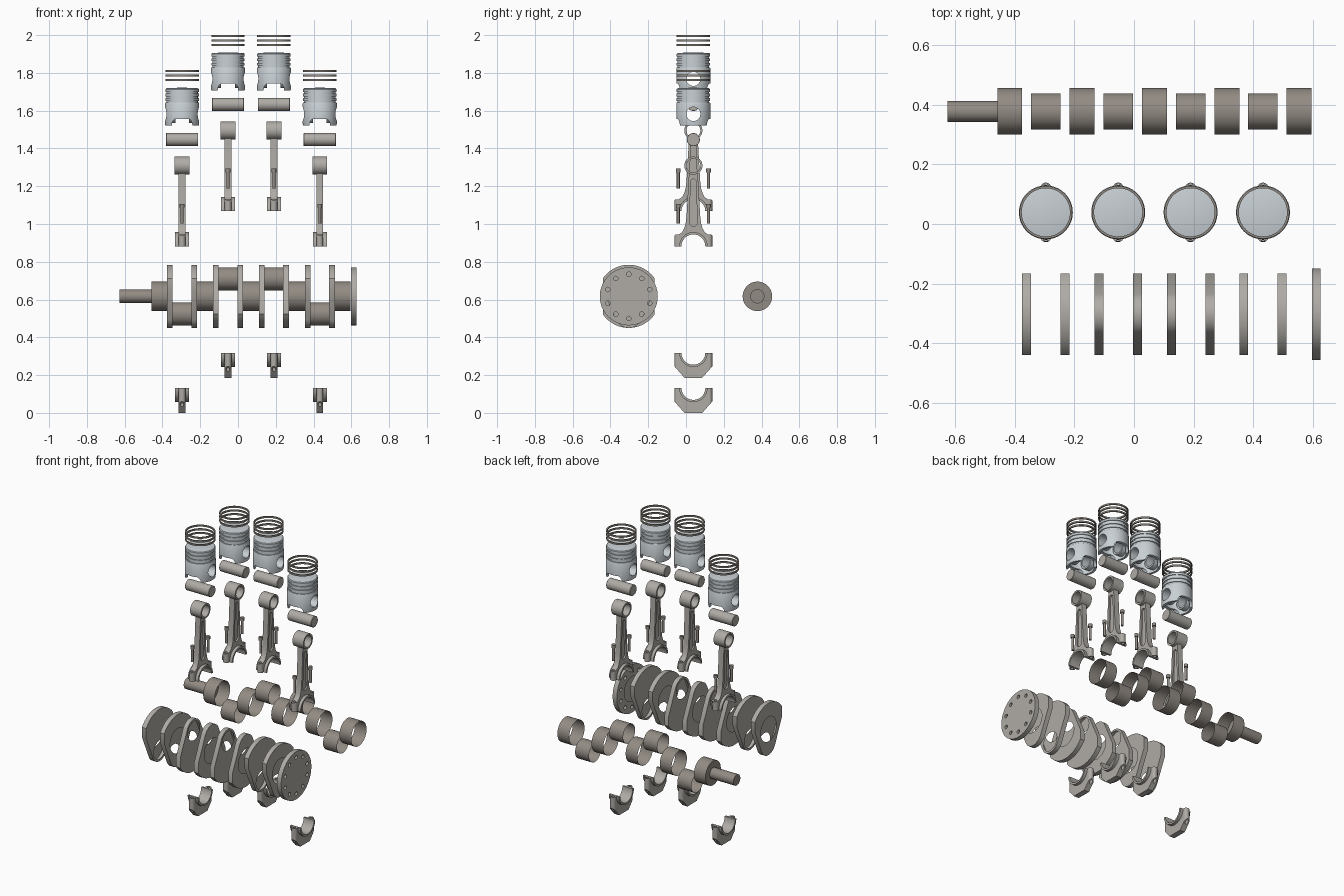
import bpy, bmesh
from math import pi, cos, sin, sqrt, atan2, acos, radians

if "Cube" in bpy.data.objects:
    bpy.data.objects.remove(bpy.data.objects["Cube"])

SHAFT_Y, WEB_Y, PISTON_Y, CRANK_Z = 0.378, -0.303, 0.039, 0.617
THROW = 0.093
CENTRES = [-0.296 + 0.243 * i for i in range(4)]
LOW = [True, False, False, True]


def material(name, rgb):
    m = bpy.data.materials.new(name)
    m.diffuse_color = (*rgb, 1)
    m.use_nodes = True
    m.node_tree.nodes["Principled BSDF"].inputs["Base Color"].default_value = m.diffuse_color
    return m


ALLOY = material("alloy", (0.58, 0.63, 0.66))
STEEL = material("steel", (0.43, 0.41, 0.38))
DARK = material("dark_steel", (0.29, 0.26, 0.23))


def arc(r, a0, a1, n, cy=0, cz=0):
    return [(cy + r * cos(a0 + (a1 - a0) * i / n), cz + r * sin(a0 + (a1 - a0) * i / n)) for i in range(n + 1)]


def circle(r, n=48, cy=0, cz=0):
    return arc(r, 0, 2 * pi, n, cy, cz)[:-1]


def place(axis, d, a, b):
    return {"x": (d, a, b), "y": (a, d, b), "z": (a, b, d)}[axis]


def to_object(name, bm, recalc=True):
    if recalc:
        bmesh.ops.recalc_face_normals(bm, faces=bm.faces)
    me = bpy.data.meshes.new(name)
    bm.to_mesh(me)
    bm.free()
    ob = bpy.data.objects.new(name, me)
    bpy.context.collection.objects.link(ob)
    return ob


def finish(ob, mat, loc=(0, 0, 0)):
    ob.data.materials.clear()
    ob.data.materials.append(mat)
    for p in ob.data.polygons:
        p.use_smooth = True
        p.material_index = 0
    ob.data.set_sharp_from_angle(angle=radians(32))
    ob.location = loc
    return ob


def copy(ob, name, loc):
    c = bpy.data.objects.new(name, ob.data)
    bpy.context.collection.objects.link(c)
    c.location = loc
    return c


def prism(name, pts, d0, d1, axis="x"):
    bm = bmesh.new()
    a = [bm.verts.new(place(axis, d0, *p)) for p in pts]
    b = [bm.verts.new(place(axis, d1, *p)) for p in pts]
    bm.faces.new(a)
    bm.faces.new(b[::-1])
    for i in range(len(pts)):
        j = (i + 1) % len(pts)
        bm.faces.new((a[i], b[i], b[j], a[j]))
    return to_object(name, bm)


def lathe(name, profile, axis="z", closed=False, n=48):
    # profile of (radius, height along axis)
    bm = bmesh.new()
    rows = [[bm.verts.new(place(axis, h, y, z)) for y, z in circle(r, n)] if r else
            [bm.verts.new(place(axis, h, 0, 0))] * n for r, h in profile]
    for k in range(len(rows) if closed else len(rows) - 1):
        a, b = rows[k], rows[(k + 1) % len(rows)]
        for i in range(n):
            j = (i + 1) % n
            quad = list(dict.fromkeys((a[i], a[j], b[j], b[i])))
            bm.faces.new(quad)
    return to_object(name, bm)


def boolean(ob, tool, op="DIFFERENCE"):
    m = ob.modifiers.new("cut", "BOOLEAN")
    m.object, m.operation, m.solver = tool, op, "EXACT"
    dg = bpy.context.evaluated_depsgraph_get()
    dg.update()
    me = bpy.data.meshes.new_from_object(ob.evaluated_get(dg))
    ob.modifiers.clear()
    ob.data = me
    bpy.data.objects.remove(tool)


def plate(name, x0, x1, outline, left_holes, right_holes, through):
    # hollow plate whose two faces may have different openings
    bm = bmesh.new()

    def loop(x, pts):
        vs = [bm.verts.new((x, *p)) for p in pts]
        return vs, [bm.edges.new((vs[i], vs[(i + 1) % len(vs)])) for i in range(len(vs))]

    walls = []
    for x, holes in ((x0, left_holes), (x1, right_holes)):
        loops = [loop(x, p) for p in [outline] + through + holes]
        walls.append([l[0] for l in loops[:1 + len(through)]])
        bmesh.ops.triangle_fill(bm, use_beauty=True, edges=[e for l in loops for e in l[1]])
    for a, b in zip(*walls):
        for i in range(len(a)):
            j = (i + 1) % len(a)
            bm.faces.new((a[i], a[j], b[j], b[i]))
    return to_object(name, bm)


# crank webs: clipped arc counterweight tapering to a round pin end
R, HALF, END, SHOULDER = 0.167, 0.1375, 0.074, 0.03
dy, dz = HALF, SHOULDER + THROW
tang = atan2(dz, dy) - acos(END / sqrt(dy * dy + dz * dz))
corner = acos(HALF / R)
web = [(HALF, SHOULDER)] + arc(R, corner, pi - corner, 24) + [(-HALF, SHOULDER)]
web += arc(END, pi - tang, 2 * pi + tang, 24, 0, -THROW)
for i, c in enumerate(CENTRES):
    s = 1 if LOW[i] else -1
    shape = [(y, s * z) for y, z in web]
    main, pin = [circle(0.078)], [circle(0.06, 48, 0, -s * THROW)]
    for side, x0, l, r in (("front", c - 0.0795, main, pin), ("rear", c + 0.0495, pin, main)):
        finish(plate(f"crank_web_{side}_{i+1}", x0, x0 + 0.03, shape, l, r, []), STEEL, (0, WEB_Y, CRANK_Z))

# flywheel flange with ten bolt holes
bolts = [circle(0.012, 16, *p) for p in [(0.117 * cos(pi / 2 + k * pi / 5), 0.117 * sin(pi / 2 + k * pi / 5))
                                         for k in range(10)]]
finish(plate("crank_flange", 0.597, 0.627, circle(0.1535, 64), [circle(0.078)], [], bolts),
       STEEL, (0, WEB_Y, CRANK_Z))

# journals: open shells, the first carries the closed snout
finish(lathe("crank_snout", [(0, -0.627), (0.035, -0.627), (0.035, -0.458), (0.078, -0.458), (0.078, -0.3755)], "x"),
       DARK, (0, SHAFT_Y, CRANK_Z))
for i, c in enumerate(CENTRES):
    finish(lathe(f"main_journal_{i+2}", [(0.078, c + 0.0795), (0.078, c + 0.1635)], "x"),
           DARK, (0, SHAFT_Y, CRANK_Z))
    finish(lathe(f"crank_pin_{i+1}", [(0.061, c - 0.0495), (0.061, c + 0.0495)], "x"),
           DARK, (0, SHAFT_Y, CRANK_Z + (-THROW if LOW[i] else THROW)))

# piston: grooved crown, hollow skirt, arch cut, pin bosses and pin bore
prof = [(0, 0), (0.078, -0.002), (0.085, -0.004), (0.0885, -0.009)]
for g in (0.022, 0.046, 0.070):
    prof += [(0.0885, -g), (0.083, -g), (0.083, -g - 0.01), (0.0885, -g - 0.01)]
prof += [(0.0905, -0.084), (0.0905, -0.19), (0.0885, -0.2), (0.074, -0.2), (0.072, -0.19), (0.072, -0.04),
         (0.06, -0.03), (0, -0.03)]
piston = lathe("piston", prof, n=64)
arch = [(-0.056, -0.22), (-0.053, -0.185), (-0.046, -0.172), (-0.036, -0.165)]
boolean(piston, prism("arch", arch + [(-x, z) for x, z in arch[::-1]], -0.2, 0.2, "y"))
for s in (-1, 1):
    boolean(piston, prism("boss", circle(0.048, 48, 0, -0.14), s * 0.036, s * 0.0735), "UNION")
boolean(piston, prism("bore", circle(0.037, 48, 0, -0.14), -0.2, 0.2))
finish(piston, ALLOY)

ring = finish(lathe("ring", [(0.081, 0), (0.0885, 0), (0.0885, 0.01), (0.081, 0.01)], closed=True, n=64), DARK)
wrist_pin = finish(lathe("wrist_pin", [(0, -0.085), (0.033, -0.085), (0.0345, -0.083), (0.0345, 0.083),
                                       (0.033, 0.085), (0, 0.085)], "x"), STEEL)
bolt = finish(lathe("bolt", [(0, 0), (0.008, 0), (0.008, 0.084), (0.0125, 0.084), (0.0125, 0.104), (0, 0.104)], n=20),
              DARK)


def big_end(ob, s):
    # rounds the lugs, adds the wide half bearing, drills the bolt holes
    plan = arc(0.0185, 0, pi, 12, 0, 0.0815) + arc(0.0185, pi, 2 * pi, 12, 0, -0.0815)
    boolean(ob, prism("plan", plan, -1, 1, "z"), "INTERSECT")
    half = arc(0.075, 0, s * pi, 32) + arc(0.063, s * pi, 0, 32)
    boolean(ob, prism("bearing", half, -0.037, 0.037), "UNION")
    for k in (-1, 1):
        boolean(ob, prism("drill", circle(0.009, 16, 0, k * 0.0855), -0.2, 0.2, "z"))


# connecting rod, origin on the parting plane
edge = [(0.1, 0), (0.1, 0.056), (0.096, 0.061), (0.076, 0.063), (0.06, 0.074), (0.049, 0.094), (0.041, 0.12),
        (0.036, 0.16), (0.024, 0.375), (0.024, 0.427)]
rod = prism("rod", edge + [(-y, z) for y, z in edge[::-1]] + arc(0.0645, pi, 0, 32), -0.018, 0.018)
slot = arc(0.021, pi, 2 * pi, 12, 0, 0.127) + arc(0.014, 0, pi, 12, 0, 0.342)
for s in (-1, 1):
    boolean(rod, prism("slot", slot, s * 0.008, s * 0.05))
big_end(rod, 1)
boolean(rod, prism("small_end", circle(0.048, 48, 0, 0.427), -0.039, 0.039), "UNION")
boolean(rod, prism("eye", circle(0.037, 48, 0, 0.427), -0.2, 0.2))
finish(rod, STEEL)

# bearing cap
cap = prism("cap", [(-0.1, 0), (-0.1, -0.072), (-0.047, -0.132), (0.047, -0.132), (0.1, -0.072), (0.1, 0)]
            + arc(0.0645, 0, -pi, 32), -0.018, 0.018)
big_end(cap, -1)
finish(cap, STEEL)

# four exploded piston stacks, the middle two raised
for i, c in enumerate(CENTRES):
    up = 0 if LOW[i] else 2 * THROW
    n = i + 1
    copy(piston, f"piston_{n}", (c, PISTON_Y, 1.722 + up))
    copy(wrist_pin, f"wrist_pin_{n}", (c, PISTON_Y, 1.447 + up))
    copy(rod, f"connecting_rod_{n}", (c, PISTON_Y, 0.882 + up))
    copy(cap, f"rod_cap_{n}", (c, PISTON_Y, 0.132 + up))
    for k in range(3):
        copy(ring, f"piston_ring_{n}_{k+1}", (c, PISTON_Y, 1.804 - 0.0235 * k + up))
    for k, s in (("front", -1), ("rear", 1)):
        copy(bolt, f"rod_bolt_{k}_{n}", (c, PISTON_Y + s * 0.08, 1.003 + up))
for ob in (piston, wrist_pin, rod, cap, ring, bolt):
    bpy.data.objects.remove(ob)
